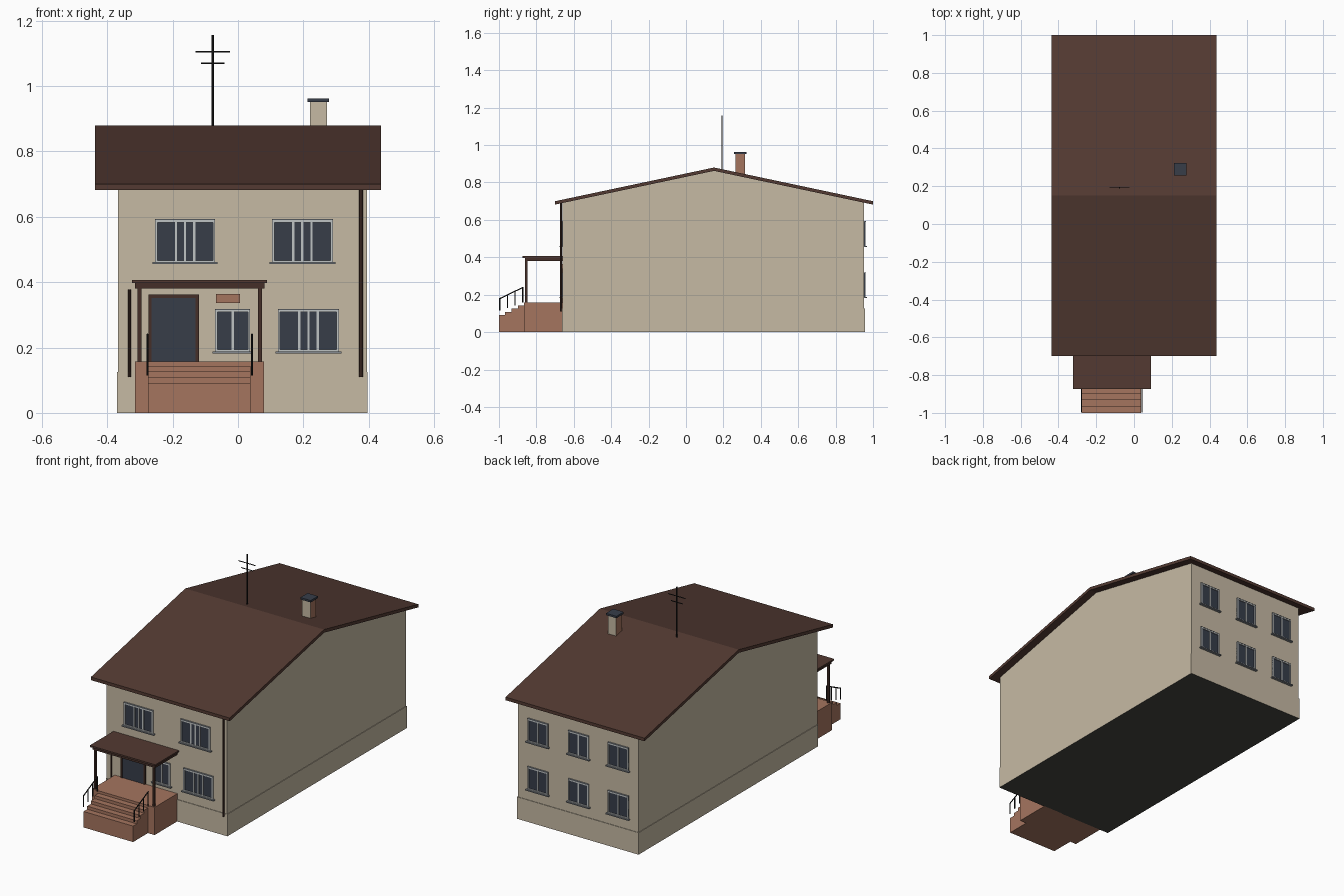
import bpy, bmesh, math
from mathutils import Vector

if "Cube" in bpy.data.objects:
    bpy.data.objects.remove(bpy.data.objects["Cube"])


def material(name, hexcode):
    lin = [((int(hexcode[i:i + 2], 16) / 255 + 0.055) / 1.055) ** 2.4 for i in (0, 2, 4)]
    m = bpy.data.materials.new(name)
    m.diffuse_color = (*lin, 1)
    m.use_nodes = True
    m.node_tree.nodes["Principled BSDF"].inputs["Base Color"].default_value = m.diffuse_color
    return m


WALL = material("beige render", "C6BAA4")
ROOF = material("brown roof", "533A32")
TRIM = material("dark brown trim", "452F28")
BRICK = material("red brick", "A5755F")
GLASS = material("slate glass", "373D49")
FRAME = material("pale grey frame", "BFC3C4")
SILL = material("grey sill", "858A90")
IRON = material("black iron", "1C1C1C")
FLOOR = material("dark underside", "444440")


def finish(name, bm, mats):
    bmesh.ops.recalc_face_normals(bm, faces=bm.faces[:])
    me = bpy.data.meshes.new(name)
    bm.to_mesh(me)
    bm.free()
    for m in mats:
        me.materials.append(m)
    ob = bpy.data.objects.new(name, me)
    bpy.context.collection.objects.link(ob)
    return ob


def boxes(name, parts):
    """parts: (x0, x1, y0, y1, z0, z1, material)"""
    bm = bmesh.new()
    mats = []
    for x0, x1, y0, y1, z0, z1, m in parts:
        if m not in mats:
            mats.append(m)
        vs = bmesh.ops.create_cube(bm, size=1)["verts"]
        for v in vs:
            v.co = Vector(((x0 + x1) / 2 + v.co.x * (x1 - x0),
                           (y0 + y1) / 2 + v.co.y * (y1 - y0),
                           (z0 + z1) / 2 + v.co.z * (z1 - z0)))
        for f in {f for v in vs for f in v.link_faces}:
            f.material_index = mats.index(m)
    return finish(name, bm, mats)


def extrude_x(name, profile, x0, x1, mats):
    """Extrude a (y, z) outline along x."""
    bm = bmesh.new()
    face = bm.faces.new([bm.verts.new((x0, y, z)) for y, z in profile])
    new = bmesh.ops.extrude_face_region(bm, geom=[face])["geom"]
    bmesh.ops.translate(bm, vec=(x1 - x0, 0, 0),
                        verts=[g for g in new if isinstance(g, bmesh.types.BMVert)])
    return finish(name, bm, mats)


def rod(name, a, b, r, mat):
    a, b = Vector(a), Vector(b)
    bm = bmesh.new()
    bmesh.ops.create_cone(bm, cap_ends=True, segments=8, radius1=r, radius2=r, depth=(b - a).length)
    q = (b - a).to_track_quat('Z', 'Y')
    for v in bm.verts:
        v.co = q @ v.co + (a + b) / 2
    return finish(name, bm, [mat])


XL, XR, YF, YB = -0.367, 0.394, -0.66, 0.953
RIDGE, SLOPE = 0.15, 0.212


def roof_z(y, drop=0.0):
    return 0.88 - SLOPE * abs(y - RIDGE) - drop


# House body with gables
extrude_x("house_walls", [(YF, 0.1), (YB, 0.1), (YB, roof_z(YB, 0.01)),
                          (RIDGE, roof_z(RIDGE, 0.01)), (YF, roof_z(YF, 0.01))], XL, XR, [WALL])

# Plinth, dark underneath
plinth = boxes("plinth", [(XL - 0.003, XR + 0.003, YF - 0.003, YB + 0.003, 0, 0.125, WALL)])
plinth.data.materials.append(FLOOR)
for p in plinth.data.polygons:
    if p.normal.z < -0.5:
        p.material_index = 1

# Roof slab
ends = (-0.70, RIDGE, 1.0)
extrude_x("roof", [(y, roof_z(y)) for y in ends] +
          [(y, roof_z(y, 0.018)) for y in reversed(ends)], -0.438, 0.438, [ROOF])

# Chimney, brick on its two sides
chimney = boxes("chimney", [(0.22, 0.272, 0.264, 0.316, 0.82, 0.952, WALL)])
chimney.data.materials.append(BRICK)
for p in chimney.data.polygons:
    if abs(p.normal.x) > 0.5:
        p.material_index = 1
boxes("chimney_cap", [(0.213, 0.279, 0.257, 0.323, 0.951, 0.962, GLASS)])

# Aerial
AX, AY = -0.077, 0.192
rod("aerial_mast", (AX, AY, 0.85), (AX, AY, 1.157), 0.0035, IRON)
for z, half in ((1.105, 0.053), (1.07, 0.036)):
    rod("aerial_bar", (AX - half, AY, z), (AX + half, AY, z), 0.0025, IRON)


def window(name, x0, x1, z0, z1, panes, wall_y, out):
    """panes: relative pane widths; out: -1 for the front, 1 for the back."""
    def part(a, b, c, d, depth, m):
        ys = sorted((wall_y - out * 0.002, wall_y + out * depth))
        return (a, b, ys[0], ys[1], c, d, m)
    w = 0.007
    parts = [part(x0, x1, z0, z1, 0.003, GLASS),
             part(x0, x1, z1 - w, z1, 0.008, FRAME), part(x0, x1, z0, z0 + w, 0.008, FRAME),
             part(x0, x0 + w, z0, z1, 0.008, FRAME), part(x1 - w, x1, z0, z1, 0.008, FRAME),
             part(x0 - 0.008, x1 + 0.008, z0 - 0.005, z0 + 0.001, 0.015, SILL),
             part(x0, x1, z1, z1 + 0.003, 0.009, SILL)]
    unit = (x1 - x0 - w) / sum(panes)
    x = x0 + w / 2
    for p in panes[:-1]:
        x += p * unit
        parts.append(part(x - w / 2, x + w / 2, z0 + w, z1 - w, 0.007, FRAME))
    boxes(name, parts)


# Front windows
UP, LOW = (0.46, 0.59), (0.187, 0.315)
WIDE = (2, 0.92, 0.92, 2)
window("upper_left_window", -0.254, -0.07, *UP, WIDE, YF, -1)
window("upper_right_window", 0.104, 0.29, *UP, WIDE, YF, -1)
window("lower_right_window", 0.122, 0.309, *LOW, WIDE, YF, -1)
window("porch_window", -0.07, 0.037, *LOW, (1, 1), YF, -1)

# Back windows
for zs in (UP, LOW):
    for x in (0.265, 0.008, -0.242):
        window("back_window", x - 0.064, x + 0.064, *zs, (1, 1), YB, 1)

# Front door and wall plate
boxes("front_door", [(-0.264, -0.13, YF - 0.004, YF + 0.002, 0.15, 0.352, GLASS),
                     (-0.274, -0.264, YF - 0.008, YF + 0.002, 0.15, 0.362, TRIM),
                     (-0.13, -0.12, YF - 0.008, YF + 0.002, 0.15, 0.362, TRIM),
                     (-0.274, -0.12, YF - 0.008, YF + 0.002, 0.352, 0.362, TRIM)])
boxes("wall_plate", [(-0.067, 0.006, YF - 0.006, YF + 0.002, 0.337, 0.364, BRICK)])

# Porch landing and steps
PY = -0.866
boxes("porch_landing", [(-0.315, 0.08, PY, YF, 0, 0.158, BRICK)])
steps = [(-1.0, 0)]
for i in range(4):
    steps += [(-1.0 + i * 0.0335, 0.091 + i * 0.0175), (-1.0 + (i + 1) * 0.0335, 0.091 + i * 0.0175)]
extrude_x("porch_steps", steps + [(PY, 0)], -0.275, 0.038, [BRICK])

# Stair railings
for x in (-0.277, 0.043):
    rod("handrail", (x, -0.998, 0.178), (x, -0.87, 0.24), 0.003, IRON)
    for i in range(4):
        y = -0.996 + i * 0.041
        rod("railing_post", (x, y, 0.115 + i * 0.014), (x, y, 0.18 + i * 0.02), 0.003, IRON)

# Porch canopy on posts
boxes("porch_canopy", [(-0.315, 0.081, -0.862, YF, 0.381, 0.398, TRIM),
                       (-0.324, 0.089, -0.873, YF, 0.397, 0.406, ROOF)])
for x in (-0.302, 0.067):
    boxes("canopy_post", [(x - 0.006, x + 0.006, -0.86, -0.848, 0.157, 0.382, TRIM)])

# Downpipes
rod("left_downpipe", (-0.332, YF - 0.008, 0.11), (-0.332, YF - 0.008, 0.377), 0.005, TRIM)
rod("right_downpipe", (0.376, YF - 0.008, 0.11), (0.376, YF - 0.008, 0.69), 0.006, TRIM)
